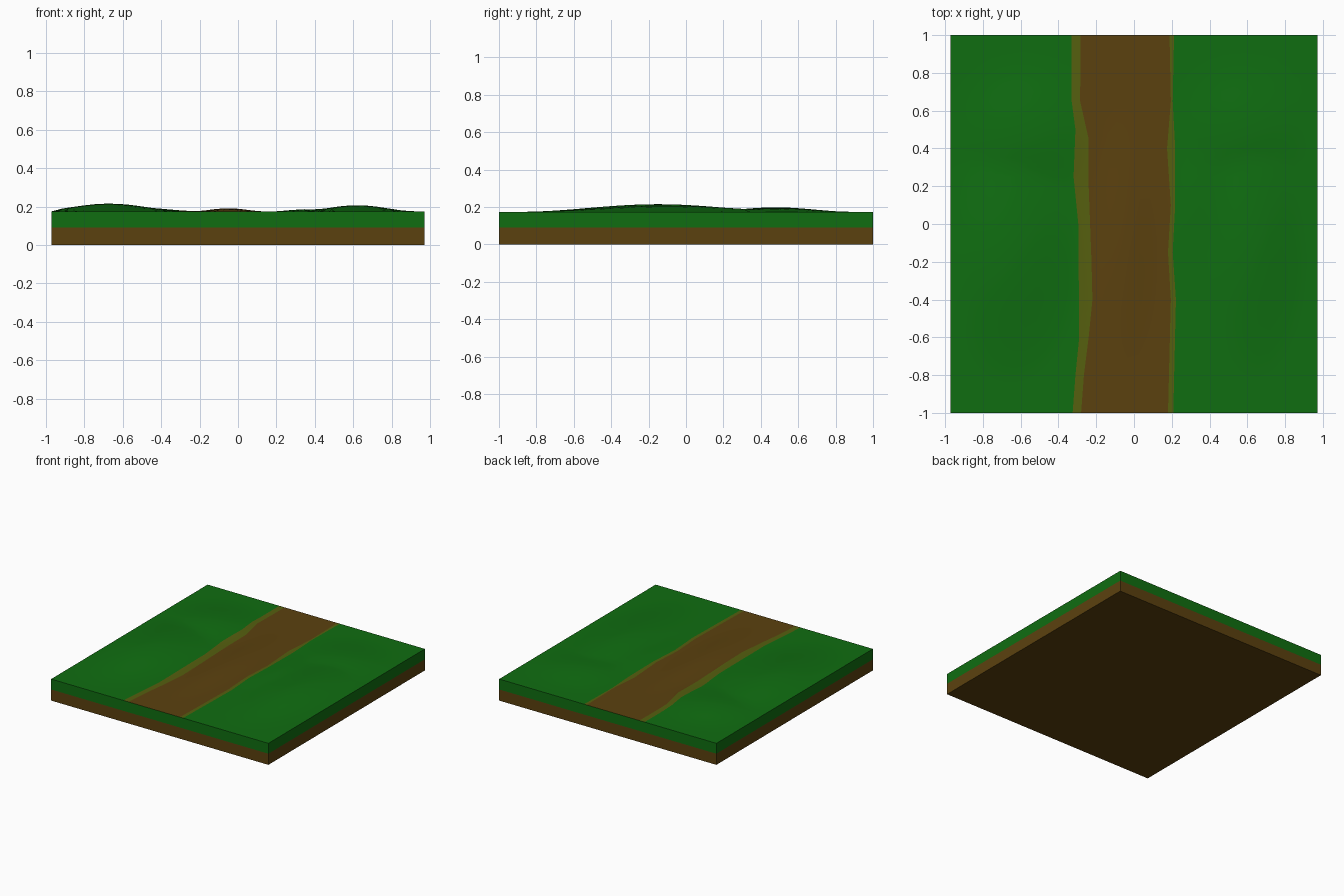
import bpy, bmesh, math

if "Cube" in bpy.data.objects:
    bpy.data.objects.remove(bpy.data.objects["Cube"])

HX, HY, BASE, DIRT = 0.972, 1.0, 0.174, 0.09


def material(name, rgb):
    m = bpy.data.materials.new(name)
    m.diffuse_color = (*rgb, 1)
    m.use_nodes = True
    m.node_tree.nodes["Principled BSDF"].inputs["Base Color"].default_value = m.diffuse_color
    return m


MATS = [material("grass green", (0.005, 0.155, 0.0055)),
        material("earth brown", (0.105, 0.053, 0.0045)),
        material("olive verge", (0.092, 0.115, 0.0048))]
GRASS, EARTH, VERGE = 0, 1, 2


def lerp_curve(pts, y):
    for (y0, x0), (y1, x1) in zip(pts, pts[1:]):
        if y <= y1:
            return x0 + (x1 - x0) * (y - y0) / (y1 - y0)
    return pts[-1][1]


# Path borders as (y, x), from left to right
BORDERS = [
    [(-1, -.325), (-.8, -.31), (-.6, -.29), (0, -.295), (.25, -.32), (.5, -.31), (.65, -.33), (1, -.33)],
    [(-1, -.28), (-.8, -.265), (-.6, -.24), (-.4, -.22), (-.2, -.225), (.2, -.24), (.45, -.24), (.65, -.285), (1, -.283)],
    [(-1, .18), (-.4, .195), (-.15, .18), (.1, .195), (.4, .175), (.65, .195), (1, .188)],
    [(-1, .208), (-.4, .222), (-.15, .205), (.1, .218), (.4, .218), (.65, .205), (1, .212)],
]

# Gentle mounds: x, y, radius x, radius y, height
MOUNDS = [(-.67, -.15, .42, .75, .041), (-.58, .48, .42, .42, .024),
          (.62, -.1, .32, .8, .033), (.58, .5, .4, .4, .02),
          (-.05, -.1, .2, .8, .017), (.36, .1, .2, .5, .012)]


def height(x, y):
    if abs(x) > HX - 1e-4 or abs(y) > HY - 1e-4:
        return BASE
    h = 0
    for mx, my, rx, ry, a in MOUNDS:
        d = math.hypot((x - mx) / rx, (y - my) / ry)
        if d < 1:
            h = max(h, a * (0.5 + 0.5 * math.cos(math.pi * d)))
    return BASE + h


def build(name, bm, smooth=False):
    bmesh.ops.recalc_face_normals(bm, faces=bm.faces)
    me = bpy.data.meshes.new(name)
    bm.to_mesh(me)
    bm.free()
    for m in MATS:
        me.materials.append(m)
    for p in me.polygons:
        p.use_smooth = smooth
    ob = bpy.data.objects.new(name, me)
    bpy.context.collection.objects.link(ob)
    return ob


# Ground surface: strips of grass, verge, path, verge, grass
bm = bmesh.new()
ROWS = 40
STRIPS = [(12, GRASS), (1, VERGE), (8, EARTH), (1, VERGE), (12, GRASS)]
colours = [c for n, c in STRIPS for _ in range(n)]
rows = []
for j in range(ROWS + 1):
    y = -HY + 2 * HY * j / ROWS
    edges = [-HX] + [lerp_curve(b, y) for b in BORDERS] + [HX]
    xs = [edges[k] + (edges[k + 1] - edges[k]) * i / n
          for k, (n, c) in enumerate(STRIPS) for i in range(n)] + [HX]
    rows.append([bm.verts.new((x, y, height(x, y))) for x in xs])
for a, b in zip(rows, rows[1:]):
    for i, c in enumerate(colours):
        f = bm.faces.new((a[i], a[i + 1], b[i + 1], b[i]))
        f.material_index = c
ground = build("ground_surface", bm, True)
if ground.data.polygons[0].normal.z < 0:
    ground.data.flip_normals()

# Block sides and underside: earth below, turf above
bm = bmesh.new()
rings = [[bm.verts.new((sx * HX, sy * HY, z))
          for sx, sy in ((-1, -1), (1, -1), (1, 1), (-1, 1))] for z in (0, DIRT, BASE)]
bm.faces.new(rings[0][::-1]).material_index = EARTH
for lo, hi, c in ((rings[0], rings[1], EARTH), (rings[1], rings[2], GRASS)):
    for i in range(4):
        k = (i + 1) % 4
        bm.faces.new((lo[i], lo[k], hi[k], hi[i])).material_index = c
build("tile_block", bm)
